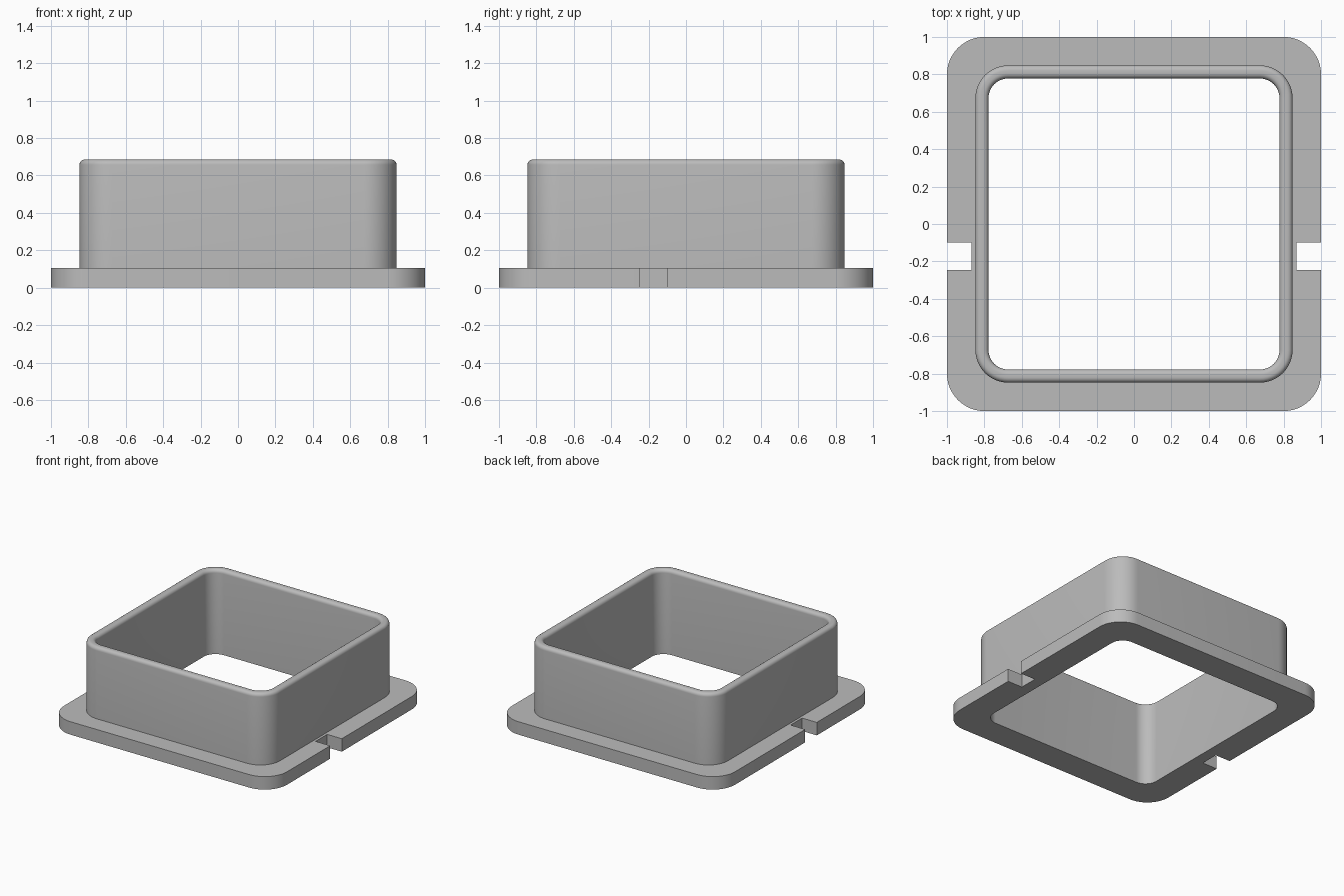
import bpy, bmesh, math

if "Cube" in bpy.data.objects:
    bpy.data.objects.remove(bpy.data.objects["Cube"], do_unlink=True)

grey = bpy.data.materials.new("plain grey")
grey.use_nodes = True
colour = (0.5, 0.5, 0.5, 1)
grey.diffuse_color = colour
grey.node_tree.nodes["Principled BSDF"].inputs["Base Color"].default_value = colour

STEPS = 12  # segments per rounded corner


def rounded_square(half, radius, z):
    points = []
    for corner in range(4):
        start = corner * math.pi / 2
        cx = (half - radius) * (1 if corner in (0, 3) else -1)
        cy = (half - radius) * (1 if corner < 2 else -1)
        for i in range(STEPS + 1):
            a = start + i / STEPS * math.pi / 2
            points.append((cx + radius * math.cos(a), cy + radius * math.sin(a), z))
    return points


# Wall and flange section, followed from the inner foot outward and up
FLANGE, HEIGHT, OUTER, INNER, LIP = 0.105, 0.685, 0.848, 0.778, 0.028
OUTER_R, INNER_R = 0.175, 0.105
section = [(INNER, INNER_R, 0), (1, 0.2, 0), (1, 0.2, FLANGE), (OUTER, OUTER_R, FLANGE)]
for i in range(7):
    a = i / 6 * math.pi / 2
    d = LIP * (1 - math.cos(a))
    section.append((OUTER - d, OUTER_R - d, HEIGHT - LIP + LIP * math.sin(a)))
for i in range(7):
    a = i / 6 * math.pi / 2
    d = LIP * (1 - math.sin(a))
    section.append((INNER + d, INNER_R + d, HEIGHT - LIP + LIP * math.cos(a)))

bm = bmesh.new()
rings = [[bm.verts.new(p) for p in rounded_square(*s)] for s in section]
count = len(rings[0])
for a, b in zip(rings, rings[1:] + rings[:1]):
    for i in range(count):
        j = (i + 1) % count
        bm.faces.new((a[i], a[j], b[j], b[i]))
bmesh.ops.recalc_face_normals(bm, faces=bm.faces)
mesh = bpy.data.meshes.new("flanged_collar")
bm.to_mesh(mesh)
bm.free()
mesh.materials.append(grey)
collar = bpy.data.objects.new("flanged_collar", mesh)
bpy.context.collection.objects.link(collar)

# Square notches in both side edges of the flange
bpy.ops.object.select_all(action="DESELECT")
for side in (-1, 1):
    bpy.ops.mesh.primitive_cube_add(size=1, location=(side * 0.968, -0.173, 0.05))
    cutter = bpy.context.object
    cutter.name = "notch_cutter"
    cutter.scale = (0.2, 0.148, 0.3)
    cutter.hide_render = True
    bpy.context.view_layer.objects.active = collar
    cut = collar.modifiers.new("notch", "BOOLEAN")
    cut.operation = "DIFFERENCE"
    cut.solver = "EXACT"
    cut.object = cutter
    bpy.ops.object.modifier_apply(modifier=cut.name)
    bpy.data.objects.remove(cutter, do_unlink=True)

collar.select_set(True)
bpy.context.view_layer.objects.active = collar
bpy.ops.object.shade_smooth_by_angle(angle=math.radians(35))
